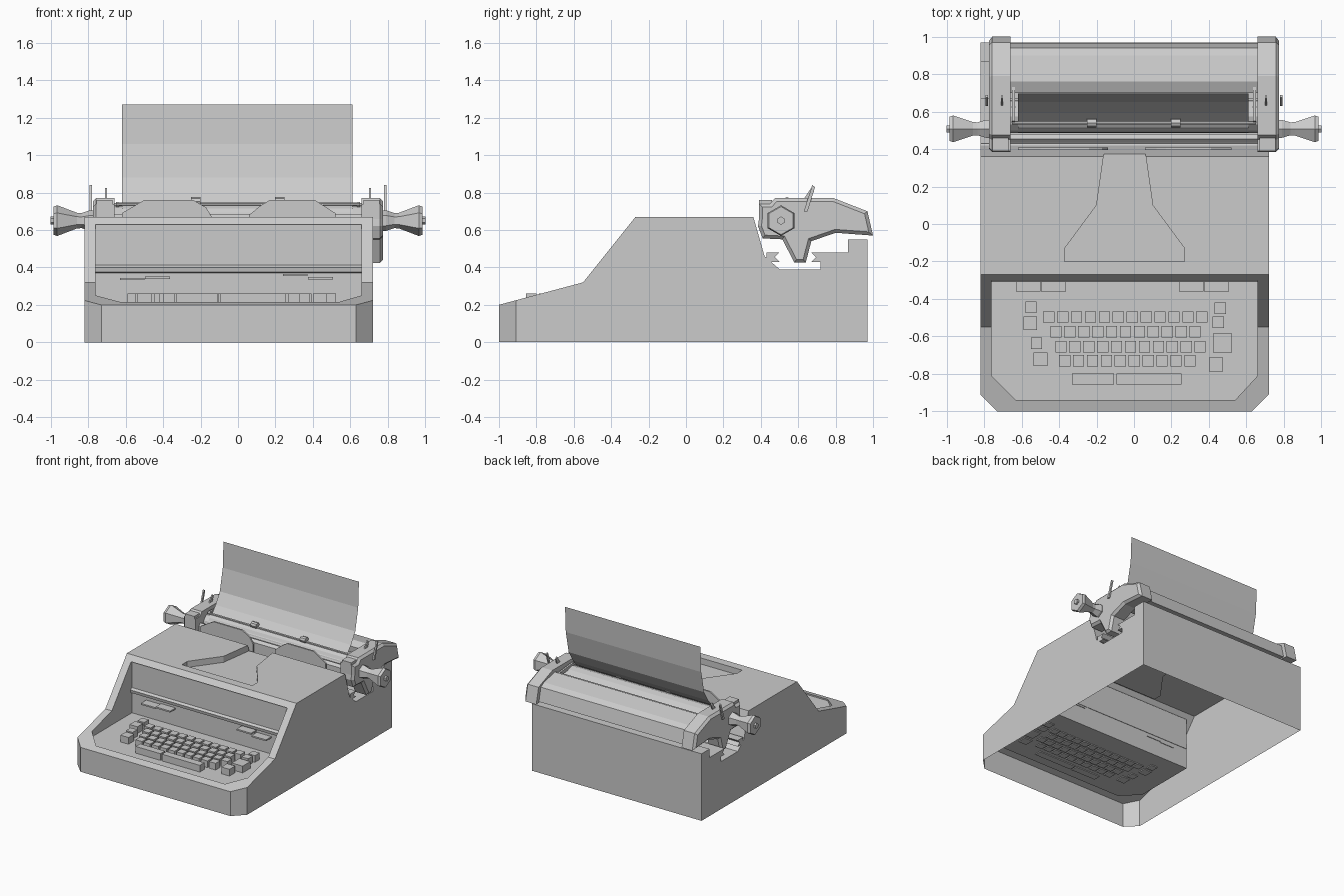
import bpy, bmesh, math
from mathutils import Vector

if "Cube" in bpy.data.objects:
    bpy.data.objects.remove(bpy.data.objects["Cube"])


def finish(name, bm):
    bmesh.ops.recalc_face_normals(bm, faces=bm.faces[:])
    me = bpy.data.meshes.new(name)
    bm.to_mesh(me)
    bm.free()
    ob = bpy.data.objects.new(name, me)
    bpy.context.collection.objects.link(ob)
    return ob


def prism_bm(pts, axis, lo, hi):
    """Extrude a 2D outline: (y,z) along x, (x,z) along y or (x,y) along z."""
    place = {'x': lambda a, b, t: (t, a, b),
             'y': lambda a, b, t: (a, t, b),
             'z': lambda a, b, t: (a, b, t)}[axis]
    bm = bmesh.new()
    f = bm.faces.new([bm.verts.new(place(a, b, lo)) for a, b in pts])
    r = bmesh.ops.extrude_face_region(bm, geom=[f])
    bmesh.ops.translate(bm, vec=Vector(place(0, 0, hi - lo)),
                        verts=[v for v in r['geom'] if isinstance(v, bmesh.types.BMVert)])
    return bm


def prism(name, pts, axis, lo, hi):
    return finish(name, prism_bm(pts, axis, lo, hi))


def box(name, x0, x1, y0, y1, z0, z1):
    return prism(name, [(x0, y0), (x1, y0), (x1, y1), (x0, y1)], 'z', z0, z1)


def turned(name, rings, y, z, sides):
    """Faceted solid around an x axis; rings are (x, radius)."""
    bm = bmesh.new()
    loops = []
    for x, r in rings:
        loops.append([bm.verts.new((x, y + r * math.sin(2 * math.pi * i / sides),
                                    z + r * math.cos(2 * math.pi * i / sides)))
                      for i in range(sides)])
    for a, b in zip(loops, loops[1:]):
        for i in range(sides):
            j = (i + 1) % sides
            bm.faces.new((a[i], a[j], b[j], b[i]))
    bm.faces.new(loops[0])
    bm.faces.new(loops[-1])
    return finish(name, bm)


# Housing: side profile extruded across, front corners cut
L, R = -0.82, 0.72
side = [(-1, 0), (-1, .2), (-.55, .32), (-.27, .67), (.36, .67), (.42, .46), (.5, .39),
        (.72, .39), (.72, .48), (.865, .48), (.865, .55), (.97, .55), (.97, 0)]
bm = prism_bm(side, 'x', L, R)
corners = [e for e in bm.edges if all(v.co.y < -.99 for v in e.verts)
           and abs(e.verts[0].co.x - e.verts[1].co.x) < .01]
bmesh.ops.bevel(bm, geom=corners, offset=.09, offset_type='OFFSET', segments=1, affect='EDGES')
housing = finish("housing", bm)

# Keyboard well and type basket opening cut from the housing
well = prism("keyboard_well_cutter", [(-.76, -.29), (-.76, -.81), (-.63, -.94), (.54, -.94),
                                      (.66, -.81), (.66, -.29)], 'z', .205, .629)
basket = prism("type_basket_cutter", [(-.37, -.2), (.27, -.2), (.27, -.13), (.1, .1), (.05, .45),
                                      (-.15, .45), (-.2, .1), (-.37, -.13)], 'z', .62, .8)
for cutter in (well, basket):
    cutter.hide_render = True
    m = housing.modifiers.new("cut", 'BOOLEAN')
    m.operation, m.solver, m.object = 'DIFFERENCE', 'EXACT', cutter
bpy.context.view_layer.update()
cut = bpy.data.meshes.new_from_object(
    housing.evaluated_get(bpy.context.evaluated_depsgraph_get()))
housing.modifiers.clear()
# Open underside
bm = bmesh.new()
bm.from_mesh(cut)
bmesh.ops.delete(bm, geom=[f for f in bm.faces if all(v.co.z < .001 for v in f.verts)],
                 context='FACES')
bm.to_mesh(cut)
bm.free()
housing.data = cut
for cutter in (well, basket):
    bpy.data.objects.remove(cutter)

# Bar and setting tabs on the rear wall of the keyboard well
prism("well_bar", [(-.285, .37), (-.305, .375), (-.31, .4), (-.285, .415)], 'x', -.76, .66)
for x, z in ((-.565, .338), (-.43, .345), (.305, .36), (.44, .342)):
    box("setting_tab", x - .066, x + .066, -.36, -.285, z - .006, z + .006)


# Keys
def key(name, x, y, w, d):
    box(name, x - w / 2, x + w / 2, y - d / 2, y + d / 2, .198, .26)


for x0, y, n in ((-.455, -.497, 12), (-.417, -.575, 11), (-.39, -.655, 11), (-.37, -.73, 10)):
    for i in range(n):
        key("letter_key", x0 + i * .0743, y, .06, .06)
for x, y, s in ((-.55, -.445, .06), (-.553, -.53, .072), (-.52, -.637, .06), (-.5, -.722, .074),
                (.46, -.45, .06), (.45, -.525, .06), (.472, -.635, .1), (.437, -.75, .074)):
    key("function_key", x, y, s, s)
key("space_bar", .08, -.827, .345, .058)
key("space_bar_left", -.218, -.827, .225, .058)

# Carriage rails in the rear trough
for y0, y1, n in ((.43, .5, .475), (.67, .72, .695)):
    outer, inner = (y0, y1) if y0 < .5 else (y1, y0)
    prism("carriage_rail", [(outer, .48), (inner, .48), (n, .455), (inner, .43), (outer, .43)],
          'x', L, R)

# Carriage ends with knobs and levers, mirrored left and right
cap = [(.39, .74), (.39, .66), (.385, .62), (.41, .555), (.515, .55), (.58, .425), (.64, .425),
       (.67, .54), (.8, .585), (1.0, .57), (.97, .70), (.79, .77), (.475, .77), (.45, .74)]
for s, tag in ((-1, "left"), (1, "right")):
    bm = prism_bm(cap, 'x', s * .66, s * .775)
    rim = [e for e in bm.edges if all(abs(v.co.x) > .77 for v in e.verts)]
    bmesh.ops.bevel(bm, geom=rim, offset=.018, offset_type='OFFSET', segments=1, affect='EDGES')
    finish("carriage_end_" + tag, bm)
    xs = sorted((s * .67, s * .755))
    box("end_block_" + tag, xs[0], xs[1], .39, .46, .68, .76)
    turned("platen_knob_" + tag, [(s * .76, .055), (s * .79, .055), (s * .835, .04),
                                  (s * .86, .042), (s * .965, .082), (s * .985, .075)],
           .508, .65, 6)
    turned("knob_tip_" + tag, [(s * .98, .022), (s * 1.0, .022)], .508, .65, 6)
    xs = sorted((s * .78, s * .792))
    prism("release_lever_" + tag, [(.63, .70), (.65, .70), (.69, .83), (.675, .84)], 'x', *xs)
    xs = sorted((s * .7, s * .71))
    prism("margin_lever_" + tag, [(.62, .75), (.66, .75), (.685, .81), (.67, .825)], 'x', *xs)
    xs = sorted((s * .635, s * .65))
    prism("bail_arm_" + tag, [(.53, .725), (.77, .70), (.77, .73), (.55, .75)], 'x', *xs)

# Platen, front rail and rear cover between the ends
turned("platen", [(-.67, .088), (.67, .088)], .575, .645, 12)
prism("front_rail", [(.435, .58), (.435, .665), (.455, .685), (.48, .675), (.48, .58)],
      'x', -.66, .66)
prism("rear_cover", [(.71, .60), (.70, .72), (.76, .745), (.9, .715), (.94, .69), (.965, .58)],
      'x', -.665, .665)

# Paper bail with two rollers
turned("bail_rod", [(-.65, .009), (.65, .009)], .54, .738, 6)
for x in (-.225, .222):
    turned("bail_roller", [(x - .025, .024), (x + .025, .024)], .54, .752, 8)

# Twin shields standing behind the top panel
prism("shield_left", [(-.62, .6), (-.62, .69), (-.5, .76), (-.24, .76), (-.17, .72),
                      (-.14, .67), (-.14, .6)], 'y', .395, .408)
prism("shield_right", [(.06, .6), (.06, .68), (.12, .73), (.17, .76), (.41, .76),
                       (.52, .69), (.52, .6)], 'y', .395, .408)

# Sheet of paper, curling around the platen
bm = bmesh.new()
path = [(.487, .62), (.488, .665), (.515, .715), (.55, .737), (.595, .79), (.65, .88),
        (.688, 1.06), (.697, 1.27)]
rows = [(bm.verts.new((-.62, y, z)), bm.verts.new((.61, y, z))) for y, z in path]
for a, b in zip(rows, rows[1:]):
    bm.faces.new((a[0], a[1], b[1], b[0]))
finish("paper", bm)
